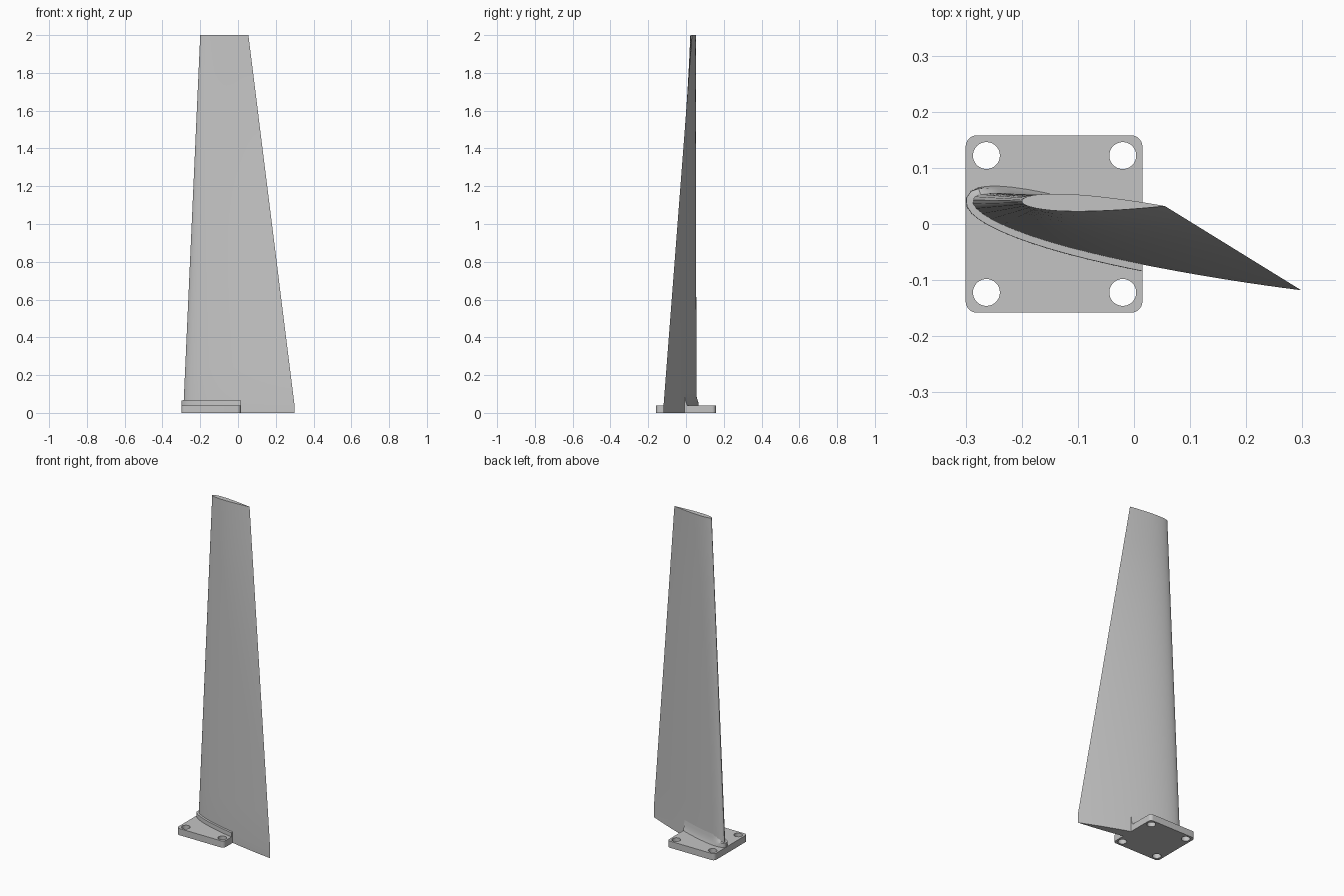
import bpy, bmesh, math
from mathutils import Vector

if "Cube" in bpy.data.objects:
    bpy.data.objects.remove(bpy.data.objects["Cube"])

grey = bpy.data.materials.new("light grey")
grey.diffuse_color = (0.55, 0.55, 0.55, 1)
grey.use_nodes = True
grey.node_tree.nodes["Principled BSDF"].inputs["Base Color"].default_value = grey.diffuse_color

N = 24                      # points per airfoil side
ROOT_Z, TIP_Z = 0.05, 2.0
PLATE_X0, PLATE_X1, PLATE_Y, PLATE_T = -0.30, 0.015, 0.158, 0.04


def airfoil(le, te, thick=0.12):
    """Symmetric airfoil: trailing edge, upper side, nose, lower side."""
    le, te = Vector(le), Vector(te)
    chord = te - le
    perp = Vector((-chord.y, chord.x))
    pts = []
    for i in range(2 * N):
        a = math.pi * i / N
        x = 0.5 * (1 + math.cos(a))
        y = 5 * thick * (0.2969 * math.sqrt(x) - 0.126 * x - 0.3516 * x**2
                         + 0.2843 * x**3 - 0.1036 * x**4)
        pts.append(le + chord * x + perp * (y if i <= N else -y))
    return pts


ROOT = airfoil((-0.288, 0.043), (0.298, -0.118))
TIP = airfoil((-0.20, 0.041), (0.055, 0.032))


def section(z):
    t = max(0, (z - ROOT_Z) / (TIP_Z - ROOT_Z))
    return [a.lerp(b, t) for a, b in zip(ROOT, TIP)]


def loft(bm, rings):
    loops = [[bm.verts.new(p) for p in r] for r in rings]
    n = len(loops[0])
    for a, b in zip(loops, loops[1:]):
        for i in range(n):
            j = (i + 1) % n
            bm.faces.new((a[i], a[j], b[j], b[i]))
    bm.faces.new(loops[0][::-1])
    bm.faces.new(loops[-1])


def finish(bm, name):
    bmesh.ops.recalc_face_normals(bm, faces=bm.faces[:])
    me = bpy.data.meshes.new(name)
    bm.to_mesh(me)
    bm.free()
    ob = bpy.data.objects.new(name, me)
    bpy.context.collection.objects.link(ob)
    me.materials.append(grey)
    bpy.ops.object.select_all(action='DESELECT')
    ob.select_set(True)
    bpy.context.view_layer.objects.active = ob
    bpy.ops.object.shade_smooth_by_angle(angle=math.radians(30))


# Twisted tapered blade
bm = bmesh.new()
levels = [0.0] + [ROOT_Z + (TIP_Z - ROOT_Z) * i / 10 for i in range(11)]
loft(bm, [[(p.x, p.y, z) for p in section(z)] for z in levels])
finish(bm, "blade")

# Root collar: flared fillet behind, square ledge in front
back = [(0.039, 0.012), (0.048, 0.009), (0.062, 0.005), (0.082, 0.002), (0.11, -0.001)]
front = [(0.039, 0.012), (0.052, 0.012), (0.065, 0.012), (0.0655, 0.004), (0.066, -0.003)]
rings = []
for (zb, ob_), (zf, of) in zip(back, front):
    ring = []
    for i in range(2 * N):
        w = min(1, max(0, (i - (N - 5)) / 4))      # 0 behind, 1 in front
        z, off = zb + (zf - zb) * w, ob_ + (of - ob_) * w
        s = section(z)
        d = s[(i + 1) % (2 * N)] - s[i - 1]
        nrm = Vector((d.y, -d.x)).normalized()
        p = s[i] + nrm * off
        ring.append((p.x, p.y, z))
    rings.append(ring)
bm = bmesh.new()
loft(bm, rings)
cut = bmesh.ops.bisect_plane(bm, geom=bm.verts[:] + bm.edges[:] + bm.faces[:],
                             plane_co=(PLATE_X1, 0, 0), plane_no=(1, 0, 0),
                             clear_outer=True)
edges = [e for e in cut["geom_cut"] if isinstance(e, bmesh.types.BMEdge)]
bmesh.ops.holes_fill(bm, edges=edges, sides=0)
finish(bm, "root_collar")

# Mounting plate: rounded square with four bolt holes
cu = bpy.data.curves.new("mounting_plate", 'CURVE')
cu.dimensions, cu.fill_mode, cu.extrude = '2D', 'BOTH', PLATE_T / 2


def add_loop(pts):
    sp = cu.splines.new('POLY')
    sp.points.add(len(pts) - 1)
    for q, (x, y) in zip(sp.points, pts):
        q.co = (x, y, 0, 1)
    sp.use_cyclic_u = True


def arc(cx, cy, r, a0, a1, n):
    return [(cx + r * math.cos(math.radians(a0 + (a1 - a0) * i / n)),
             cy + r * math.sin(math.radians(a0 + (a1 - a0) * i / n))) for i in range(n + 1)]


R = 0.02
outline = []
for cx, cy, a in ((PLATE_X1 - R, PLATE_Y - R, 0), (PLATE_X0 + R, PLATE_Y - R, 90),
                  (PLATE_X0 + R, R - PLATE_Y, 180), (PLATE_X1 - R, R - PLATE_Y, 270)):
    outline += arc(cx, cy, R, a, a + 90, 8)
add_loop(outline)
for hx in (-0.263, -0.02):
    for hy in (-0.122, 0.122):
        add_loop(arc(hx, hy, 0.024, 0, 360, 32)[:-1])
tmp = bpy.data.objects.new("plate_curve", cu)
bpy.context.collection.objects.link(tmp)
bpy.context.view_layer.update()
bm = bmesh.new()
bm.from_mesh(tmp.to_mesh())
bpy.data.objects.remove(tmp)
bmesh.ops.remove_doubles(bm, verts=bm.verts[:], dist=1e-5)
bmesh.ops.translate(bm, verts=bm.verts[:], vec=(0, 0, PLATE_T / 2))
finish(bm, "mounting_plate")
